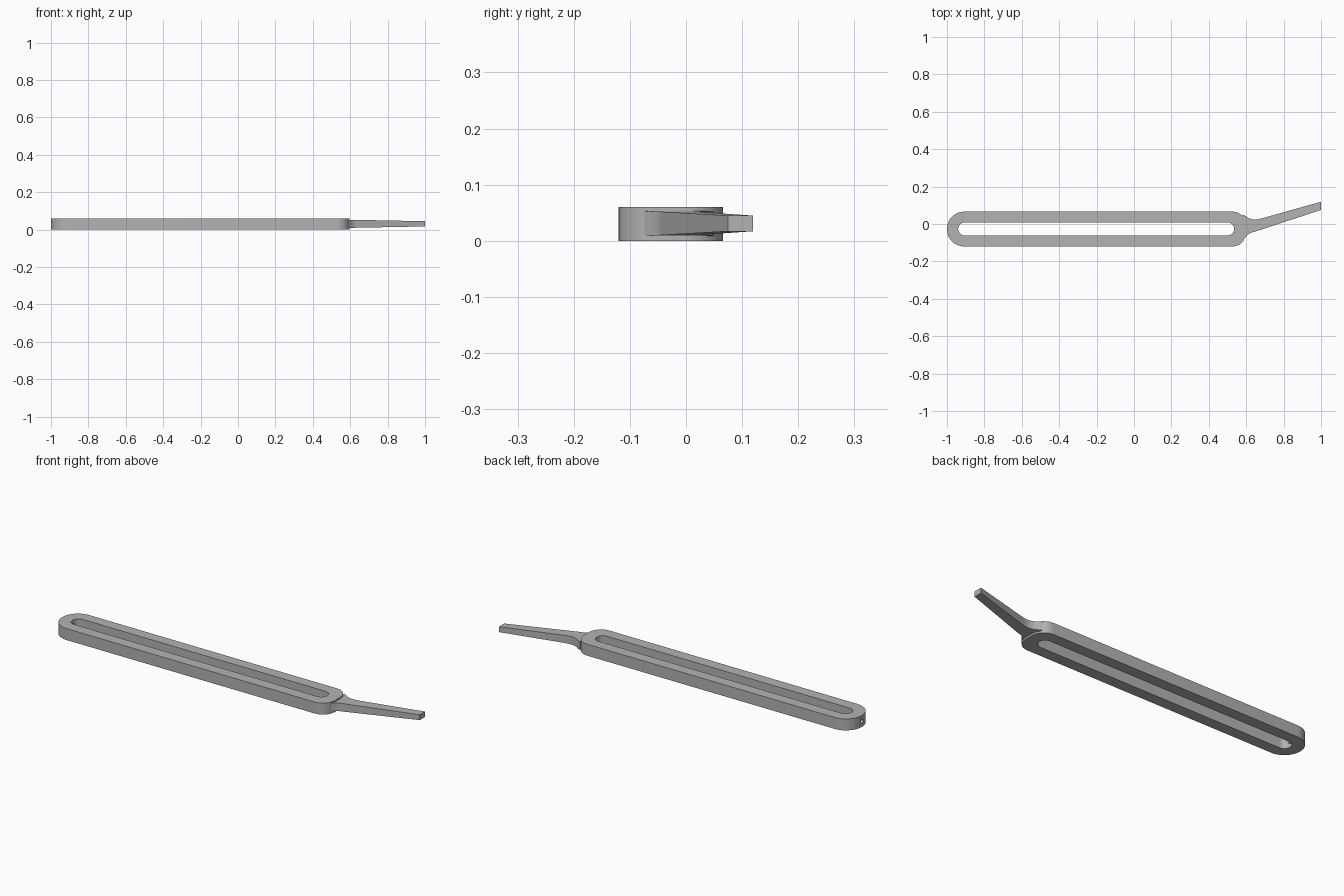
import bpy, bmesh, math

if "Cube" in bpy.data.objects:
    bpy.data.objects.remove(bpy.data.objects["Cube"])

grey = bpy.data.materials.new("plain grey")
grey.diffuse_color = (0.45, 0.45, 0.45, 1)
grey.use_nodes = True
grey.node_tree.nodes["Principled BSDF"].inputs["Base Color"].default_value = grey.diffuse_color


def rounded(x0, x1, y0, y1, r_left, r_right, n=12):
    """Counter-clockwise rectangle outline with its own corner radius at each end."""
    corners = [(x1 - r_right, y0 + r_right, r_right, -90), (x1 - r_right, y1 - r_right, r_right, 0),
               (x0 + r_left, y1 - r_left, r_left, 90), (x0 + r_left, y0 + r_left, r_left, 180)]
    pts = []
    for cx, cy, r, start in corners:
        for i in range(n + 1):
            a = math.radians(start + 90 * i / n)
            pts.append((cx + r * math.cos(a), cy + r * math.sin(a)))
    return pts


def prism(name, outline, low, high):
    """Extrude an outline; low and high give the z of each end as functions of x."""
    bm = bmesh.new()
    bottom = [bm.verts.new((x, y, low(x))) for x, y in outline]
    top = [bm.verts.new((x, y, high(x))) for x, y in outline]
    n = len(outline)
    bm.faces.new(bottom[::-1])
    bm.faces.new(top)
    for i in range(n):
        j = (i + 1) % n
        bm.faces.new((bottom[i], bottom[j], top[j], top[i]))
    bmesh.ops.remove_doubles(bm, verts=bm.verts, dist=1e-5)
    bmesh.ops.recalc_face_normals(bm, faces=bm.faces)
    mesh = bpy.data.meshes.new(name)
    bm.to_mesh(mesh)
    bm.free()
    ob = bpy.data.objects.new(name, mesh)
    bpy.context.collection.objects.link(ob)
    mesh.materials.append(grey)
    return ob


def cut(target, cutter):
    mod = target.modifiers.new("cut", 'BOOLEAN')
    mod.operation = 'DIFFERENCE'
    mod.solver = 'EXACT'
    mod.object = cutter
    bpy.context.view_layer.objects.active = target
    bpy.ops.object.modifier_apply(modifier=mod.name)
    bpy.data.objects.remove(cutter)


def smooth(ob):
    bpy.ops.object.select_all(action='DESELECT')
    ob.select_set(True)
    bpy.context.view_layer.objects.active = ob
    bpy.ops.object.shade_smooth_by_angle(angle=math.radians(30))


# Long slotted bar, rounder at the left end
bar = prism("slotted_bar", rounded(-1, 0.597, -0.12, 0.066, 0.092, 0.07),
            lambda x: 0, lambda x: 0.06)
cut(bar, prism("slot_cutter", rounded(-0.94, 0.535, -0.061, 0.008, 0.034, 0.034),
               lambda x: -0.1, lambda x: 0.2))

# Small hole through the wall of the left end
bpy.ops.mesh.primitive_cylinder_add(vertices=24, radius=0.011, depth=0.1,
                                    location=(-0.97, -0.027, 0.03), rotation=(0, math.pi / 2, 0))
cut(bar, bpy.context.object)
smooth(bar)

# Angled arm that flares where it meets the bar and thins toward its tip
arm_outline = [(0.58, -0.085), (0.597, -0.07), (0.605, -0.06), (0.618, -0.05), (0.634, -0.044),
               (0.655, -0.038), (0.68, -0.03), (1.0, 0.075), (1.0, 0.119), (0.69, 0.032),
               (0.66, 0.025), (0.645, 0.024), (0.625, 0.027), (0.61, 0.033), (0.597, 0.042), (0.58, 0.05)]
arm = prism("angled_arm", arm_outline,
            lambda x: 0.009 + 0.008 * (x - 0.58) / 0.42,
            lambda x: 0.053 - 0.008 * (x - 0.58) / 0.42)
smooth(arm)
